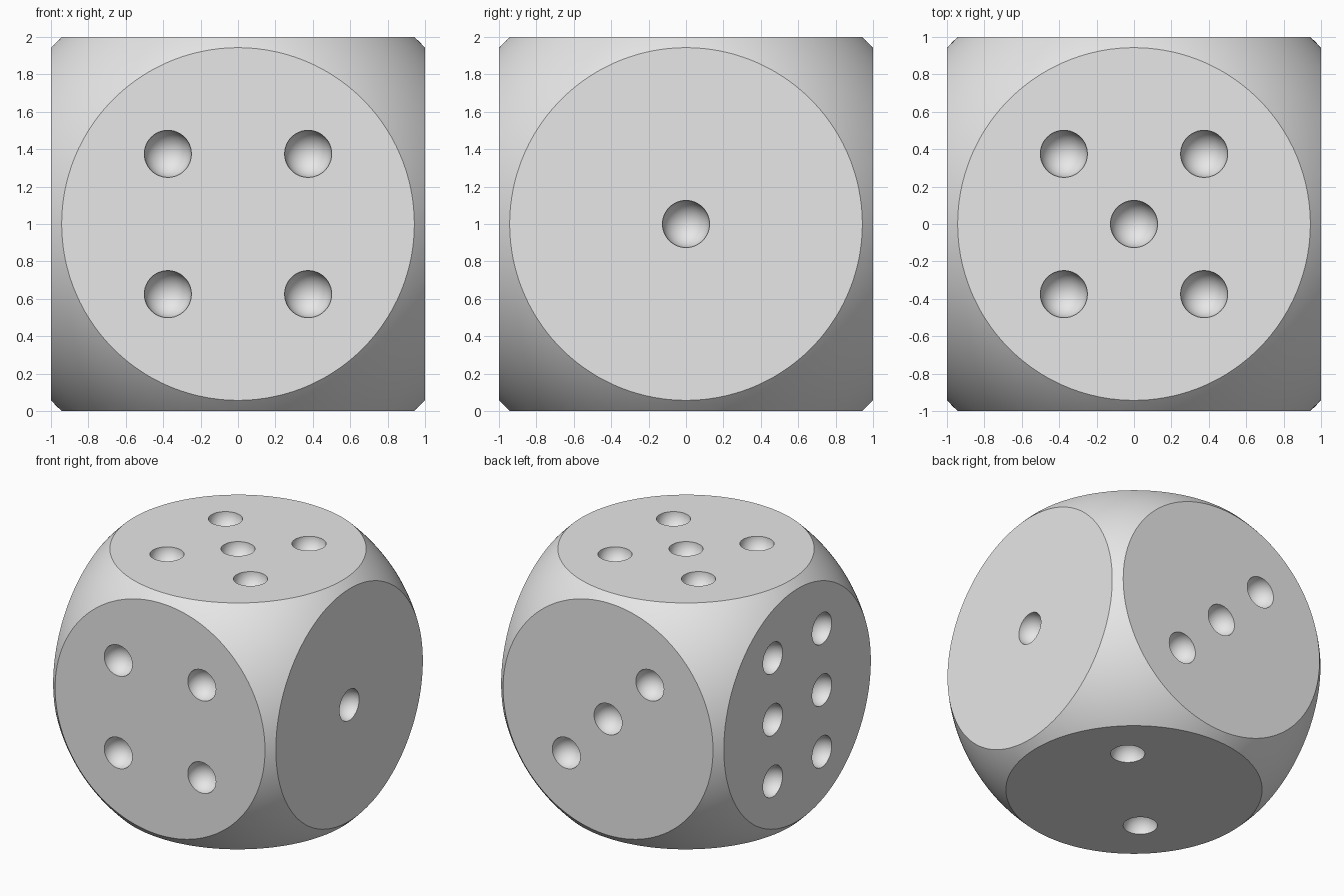
import bpy, bmesh, math
from mathutils import Matrix, Vector

if "Cube" in bpy.data.objects:
    bpy.data.objects.remove(bpy.data.objects["Cube"], do_unlink=True)

BALL, PIP = 1.3745, 0.126
X, Y, Z = Vector((1, 0, 0)), Vector((0, 1, 0)), Vector((0, 0, 1))
P = 0.375      # pip offset from the face centre
LIFT = Z       # raises the die onto the ground


def make_object(name, bm):
    mesh = bpy.data.meshes.new(name)
    bm.to_mesh(mesh)
    bm.free()
    obj = bpy.data.objects.new(name, mesh)
    bpy.context.collection.objects.link(obj)
    return obj


# Die body: a ball with six flat faces sliced off
bm = bmesh.new()
bmesh.ops.create_icosphere(bm, subdivisions=6, radius=BALL)
for normal in (X, -X, Y, -Y, Z, -Z):
    cut = bmesh.ops.bisect_plane(bm, geom=bm.verts[:] + bm.edges[:] + bm.faces[:],
                                 plane_co=normal, plane_no=normal, clear_outer=True)
    rim = [e for e in cut["geom_cut"] if isinstance(e, bmesh.types.BMEdge)]
    bmesh.ops.holes_fill(bm, edges=rim, sides=0)
bmesh.ops.recalc_face_normals(bm, faces=bm.faces[:])
bmesh.ops.translate(bm, verts=bm.verts[:], vec=LIFT)
die = make_object("die_body", bm)

# Pip layouts: face normal, two in-face axes, pip positions
square = [(a, b) for a in (-P, P) for b in (-P, P)]
layouts = [
    (X, Y, Z, [(0, 0)]),
    (-Z, X, Y, [(P, P), (-P, -P)]),
    (Y, X, Z, [(-P, P), (0, 0), (P, -P)]),
    (-Y, X, Z, square),
    (Z, X, Y, square + [(0, 0)]),
    (-X, Y, Z, [(a, b) for a in (-0.315, 0.315) for b in (-0.5, 0, 0.5)]),
]

# Pip cutters: one ball per pip, poles along the face normal
bm = bmesh.new()
for normal, u, v, spots in layouts:
    turn = Z.rotation_difference(normal).to_matrix().to_4x4()
    for a, b in spots:
        place = Matrix.Translation(normal + u * a + v * b + LIFT)
        bmesh.ops.create_uvsphere(bm, u_segments=48, v_segments=25,
                                  radius=PIP, matrix=place @ turn)
cutter = make_object("pip_cutter", bm)
cutter.hide_render = True

# Hollow out the pips
mod = die.modifiers.new("pips", "BOOLEAN")
mod.operation = "DIFFERENCE"
mod.solver = "EXACT"
mod.object = cutter
bpy.ops.object.select_all(action="DESELECT")
die.select_set(True)
bpy.context.view_layer.objects.active = die
bpy.ops.object.modifier_apply(modifier=mod.name)
bpy.data.objects.remove(cutter, do_unlink=True)
bpy.ops.object.shade_smooth_by_angle(angle=math.radians(30))

# Plain grey finish
grey = bpy.data.materials.new("light_grey")
grey.use_nodes = True
grey.diffuse_color = (0.8, 0.8, 0.8, 1)
grey.node_tree.nodes["Principled BSDF"].inputs["Base Color"].default_value = (0.8, 0.8, 0.8, 1)
die.data.materials.clear()
die.data.materials.append(grey)
